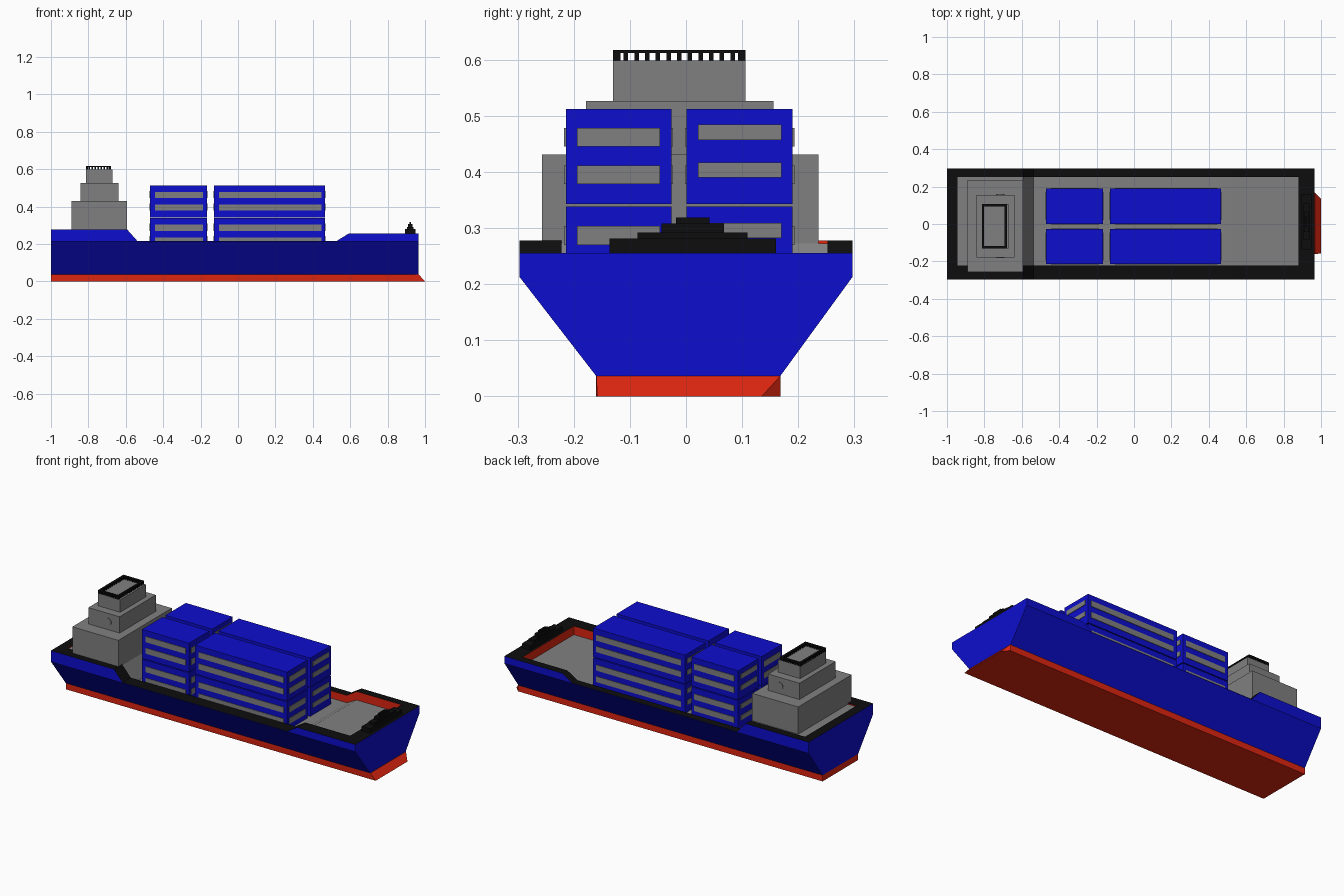
import bpy, bmesh
from mathutils import Vector

if "Cube" in bpy.data.objects:
    bpy.data.objects.remove(bpy.data.objects["Cube"])


def material(name, rgb):
    m = bpy.data.materials.new(name)
    m.diffuse_color = (*rgb, 1)
    m.use_nodes = True
    m.node_tree.nodes["Principled BSDF"].inputs["Base Color"].default_value = m.diffuse_color
    return m


BLUE = material("blue", (0.004, 0.004, 0.62))
RED = material("red", (0.72, 0.018, 0.005))
GREY = material("grey", (0.216, 0.216, 0.216))
BLACK = material("black", (0.004, 0.004, 0.004))


def finish(name, bm, mats):
    bmesh.ops.recalc_face_normals(bm, faces=bm.faces)
    me = bpy.data.meshes.new(name)
    bm.to_mesh(me)
    bm.free()
    for m in mats:
        me.materials.append(m)
    ob = bpy.data.objects.new(name, me)
    bpy.context.collection.objects.link(ob)
    return ob


def add_box(bm, x, y, z, mat=0):
    vs = bmesh.ops.create_cube(bm, size=1)["verts"]
    for v in vs:
        v.co = Vector([(r[0] + r[1]) / 2 + c * (r[1] - r[0]) for r, c in zip((x, y, z), v.co)])
    for f in {f for v in vs for f in v.link_faces}:
        f.material_index = mat


def box(name, x, y, z, mat):
    bm = bmesh.new()
    add_box(bm, x, y, z)
    return finish(name, bm, [mat])


# Hull: lofted sections, each station is x, rim height, deck height
stations = [(-1, .278, .278), (-.945, .278, .278), (-.945, .278, .272), (-.593, .278, .272),
            (-.537, .215, .172), (.525, .215, .172), (.59, .255, .205), (.88, .255, .205),
            (.88, .255, .255), (.965, .255, .255)]
bm = bmesh.new()
rings = []
for x, h, d in stations:
    sec = [(-.16, .036), (-.297, .213), (-.297, h), (-.222, h), (-.222, d),
           (.252, d), (.252, h), (.297, h), (.297, .213), (.168, .036)]
    rings.append([bm.verts.new((x, y, z)) for y, z in sec])
strip = [0, 0, 1, 2, 3, 2, 1, 0, 0, 0]
for i in range(len(rings) - 1):
    a, b = rings[i], rings[i + 1]
    for j in range(10):
        k = (j + 1) % 10
        f = bm.faces.new((a[j], a[k], b[k], b[j]))
        f.material_index = strip[j]
        if j == 4:  # rim ends are black, upright walls of the well are red
            if stations[i][0] == stations[i + 1][0]:
                f.material_index = 2
            elif i in (0, len(rings) - 2):
                f.material_index = 1
for r in (rings[0], rings[-1]):
    # the deck edge points coincide with the rim here, so skip them
    bm.faces.new([r[i] for i in (0, 1, 2, 3, 6, 7, 8, 9)])
bmesh.ops.remove_doubles(bm, verts=bm.verts, dist=1e-5)
bmesh.ops.dissolve_degenerate(bm, edges=bm.edges, dist=1e-5)
finish("hull", bm, [BLUE, BLACK, RED, GREY])

# Red keel with a raked bow
bm = bmesh.new()
for p in [(-1, -.16, 0), (1, -.158, 0), (1, .135, 0), (.967, .168, 0), (-1, .168, 0),
          (-1, -.16, .036), (.967, -.16, .036), (.967, .168, .036), (-1, .168, .036)]:
    bm.verts.new(p)
bmesh.ops.convex_hull(bm, input=bm.verts)
finish("keel", bm, [RED])

# Stepped deckhouse at the stern
box("deckhouse_lower", (-.89, -.593), (-.257, .236), (.26, .431), GREY)
box("deckhouse_middle", (-.842, -.64), (-.178, .156), (.425, .526), GREY)
box("deckhouse_top", (-.812, -.67), (-.13, .106), (.52, .598), GREY)

# Round portholes on both sides of the middle tier
for side, y in (("front", -.178), ("back", .156)):
    bpy.ops.mesh.primitive_cylinder_add(vertices=24, radius=.022, depth=.008,
                                        location=(-.715, y, .477), rotation=(1.5708, 0, 0))
    ob = bpy.context.object
    ob.name = "porthole_" + side
    ob.data.materials.append(GREY)

# Roof railing: four rails on short posts
bm = bmesh.new()
X, Y, W = (-.814, -.68), (-.13, .106), .013
for a in ((X[0], X[0] + W), (X[1] - W, X[1])):
    add_box(bm, a, Y, (.612, .617))
    for i in range(13):
        y = Y[0] + i * (Y[1] - Y[0] - .008) / 12
        add_box(bm, a, (y, y + .008), (.596, .613))
for b in ((Y[0], Y[0] + W), (Y[1] - W, Y[1])):
    add_box(bm, X, b, (.612, .617))
    for i in range(9):
        x = X[0] + i * (X[1] - X[0] - .008) / 8
        add_box(bm, (x, x + .008), b, (.596, .613))
finish("roof_railing", bm, [BLACK])

# Containers: two lengths, two rows, two tiers, with grey panels on every side
T = .003
for length, x in (("short", (-.47, -.167)), ("long", (-.127, .466))):
    for row, y in (("front", (-.214, -.026)), ("back", (.001, .19))):
        for tier, z in (("lower", (.168, .338)), ("upper", (.343, .512))):
            bm = bmesh.new()
            add_box(bm, x, y, z)
            up = .006 if row == "back" else 0
            for lo, hi in ((.035, .068), (.102, .135)):
                pz = (z[0] + lo, z[0] + hi)
                for s in y:
                    add_box(bm, (x[0] + .025, x[1] - .02), (s - T, s + T), pz, 1)
                pz = (pz[0] + up * 2, pz[1] + up)
                for s in x:
                    add_box(bm, (s - T, s + T), (y[0] + .02, y[1] - .02), pz, 1)
            finish(f"container_{length}_{row}_{tier}", bm, [BLUE, GREY])

# Stepped black breakwater on the bow
bm = bmesh.new()
for hx, hy, top in ((.027, .148, .281), (.018, .098, .292), (.011, .056, .308), (.005, .03, .319)):
    add_box(bm, (.921 - hx, .921 + hx), (.012 - hy, .012 + hy), (.25, top))
finish("bow_breakwater", bm, [BLACK])
